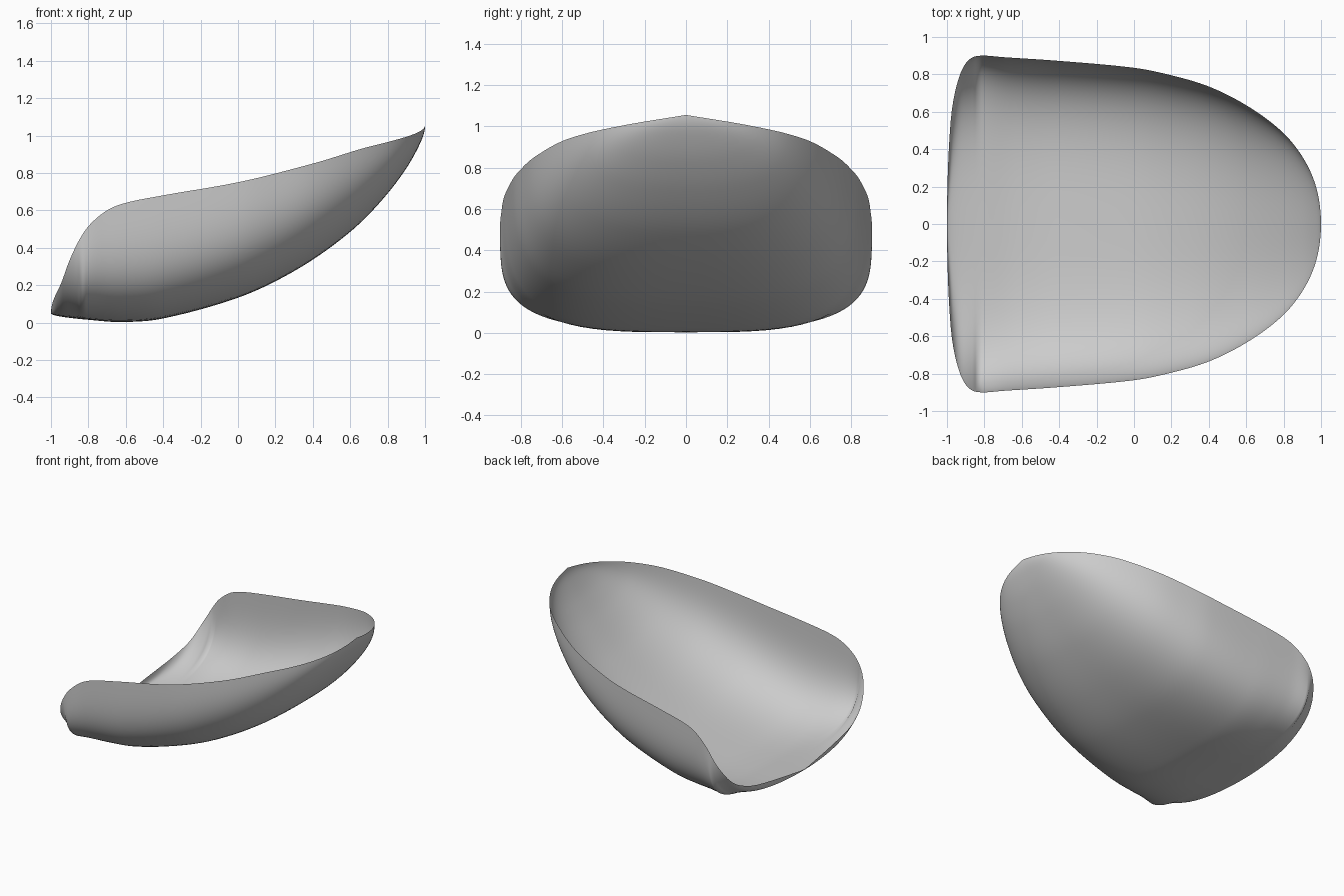
import bpy, bmesh, math

if "Cube" in bpy.data.objects:
    bpy.data.objects.remove(bpy.data.objects["Cube"])

# Guide curves along the length: (x, value)
SPINE = [(-1, .05), (-.8, .015), (-.62, .003), (-.4, .022), (0, .133), (.3, .275),
         (.6, .485), (.8, .69), (.9, .825), (.97, .95), (1, 1.055)]
RIM = [(-1, .05), (-.95, .2), (-.9, .335), (-.85, .44), (-.8, .515), (-.7, .6), (-.6, .64),
       (-.4, .68), (0, .75), (.4, .85), (.7, .94), (1, 1.055)]
HALF_WIDTH = [(-1, 0), (-.99, .4), (-.975, .6), (-.93, .8), (-.88, .88), (-.82, .9), (-.7, .892),
              (-.4, .872), (0, .835), (.2, .795), (.4, .735), (.6, .635), (.8, .485),
              (.9, .36), (.97, .21), (1, 0)]
FULLNESS = [(-1, 3.5), (-.4, 3.5), (.2, 3.1), (1, 2.4)]


def angle(x):
    return math.acos(max(-1, min(1, -x)))


def guide(table, t):
    """Smooth interpolation over the end-to-end angle."""
    p = [(angle(x), v) for x, v in table]
    i = max(j for j in range(len(p) - 1) if j == 0 or p[j][0] <= t)

    def slope(j):
        a, b = p[max(j - 1, 0)], p[min(j + 1, len(p) - 1)]
        return (b[1] - a[1]) / (b[0] - a[0])

    (t0, v0), (t1, v1) = p[i], p[i + 1]
    h = t1 - t0
    s = (t - t0) / h
    return ((1 + 2 * s) * (1 - s) ** 2 * v0 + s * (1 - s) ** 2 * h * slope(i)
            + s * s * (3 - 2 * s) * v1 + s * s * (s - 1) * h * slope(i + 1))


# Curved shell lofted from rounded cross-sections
STATIONS, HALF = 96, 28
bm = bmesh.new()
rows = []
for i in range(STATIONS + 1):
    t = math.pi * i / STATIONS
    x = -math.cos(t)
    low, high = guide(SPINE, t), guide(RIM, t)
    width, n = max(guide(HALF_WIDTH, t), 0), guide(FULLNESS, t)
    # the front lip is a cut through the full section
    cut = min(1, max(width, .01) / .898) if x < -.8 else 1

    def lift(u):
        return 1 - max(0, 1 - (cut * u) ** n) ** (1 / n)

    row = []
    for j in range(-HALF, HALF + 1):
        u = 1 - (1 - abs(j) / HALF) ** 3
        y = math.copysign(u * width, j)
        row.append(bm.verts.new((x, y, low + (high - low) * lift(u) / lift(1))))
    rows.append(row)

for a, b in zip(rows, rows[1:]):
    for j in range(2 * HALF):
        bm.faces.new((a[j], b[j], b[j + 1], a[j + 1]))
bmesh.ops.remove_doubles(bm, verts=bm.verts, dist=.0002)

mesh = bpy.data.meshes.new("seat_shell")
bm.to_mesh(mesh)
bm.free()
shell = bpy.data.objects.new("seat_shell", mesh)
bpy.context.collection.objects.link(shell)

# Plain grey finish
grey = bpy.data.materials.new("light_grey")
grey.use_nodes = True
colour = (.6, .6, .6, 1)
grey.diffuse_color = colour
grey.node_tree.nodes["Principled BSDF"].inputs["Base Color"].default_value = colour
mesh.materials.append(grey)

for face in mesh.polygons:
    face.use_smooth = True
